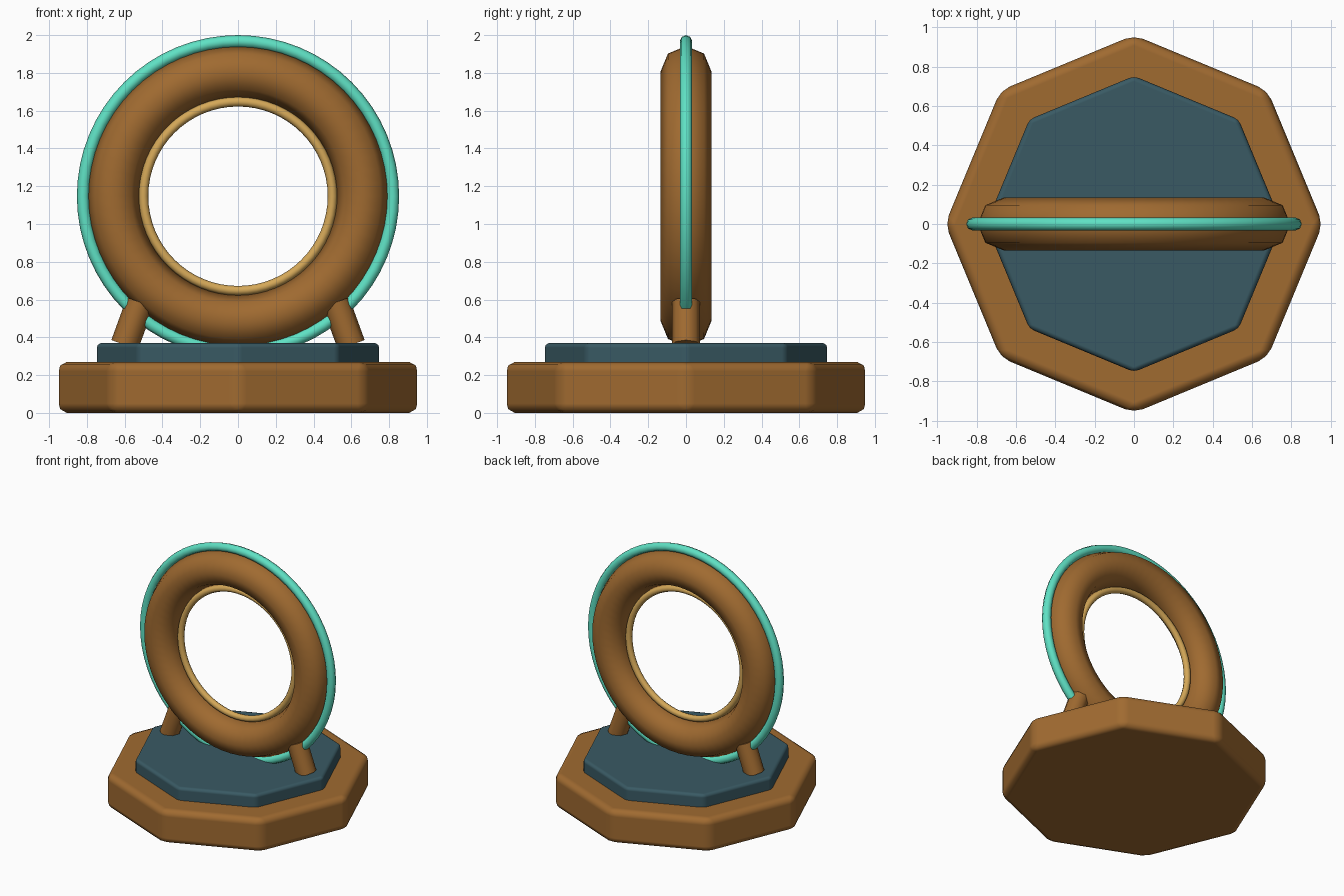
import bpy, math

if "Cube" in bpy.data.objects:
    bpy.data.objects.remove(bpy.data.objects["Cube"])

RING_Z = 1.147


def material(name, rgb):
    m = bpy.data.materials.new(name)
    m.diffuse_color = (*rgb, 1.0)
    m.use_nodes = True
    m.node_tree.nodes["Principled BSDF"].inputs["Base Color"].default_value = m.diffuse_color
    return m


brown = material("warm_brown", (0.35, 0.145, 0.030))
slate = material("dark_slate", (0.041, 0.102, 0.127))
teal = material("bright_teal", (0.114, 0.75, 0.55))
gold = material("pale_gold", (0.66, 0.39, 0.098))


def finish(name, mat, angle):
    ob = bpy.context.object
    ob.name = ob.data.name = name
    ob.data.materials.append(mat)
    bpy.ops.object.shade_smooth_by_angle(angle=math.radians(angle))
    return ob


def octagon_slab(name, radius, z0, z1, bevel, mat):
    # Eight-sided block with a corner on each axis and rounded edges
    bpy.ops.mesh.primitive_cylinder_add(vertices=8, radius=radius, depth=z1 - z0,
                                        location=(0, 0, (z0 + z1) / 2))
    ob = finish(name, mat, 180)
    b = ob.modifiers.new("rounded_edges", 'BEVEL')
    b.width = bevel
    b.segments = 2
    b.limit_method = 'ANGLE'
    b.angle_limit = math.radians(30)
    b.harden_normals = True


def ring(name, major, minor, mat):
    # Upright ring facing front and back
    bpy.ops.mesh.primitive_torus_add(major_segments=64, minor_segments=8,
                                     major_radius=major, minor_radius=minor,
                                     location=(0, 0, RING_Z),
                                     rotation=(math.pi / 2, 0, 0))
    finish(name, mat, 60)


# Stepped plinth
octagon_slab("plinth_base", 0.96, 0.0, 0.27, 0.05, brown)
octagon_slab("plinth_top", 0.752, 0.24, 0.37, 0.025, slate)

# Main ring with outer and inner trim
ring("main_ring", 0.66, 0.135, brown)
ring("outer_trim", 0.82, 0.033, teal)
ring("inner_trim", 0.50, 0.025, gold)

# Leaning struts holding the ring
tilt = math.radians(20)
length = 0.24
for side, label in ((-1, "left"), (1, "right")):
    x = side * (0.60 - math.sin(tilt) * length / 2)
    z = 0.36 + math.cos(tilt) * length / 2
    bpy.ops.mesh.primitive_cylinder_add(vertices=8, radius=0.075, depth=length,
                                        location=(x, 0, z),
                                        rotation=(0, -side * tilt, 0))
    finish(label + "_strut", brown, 50)
